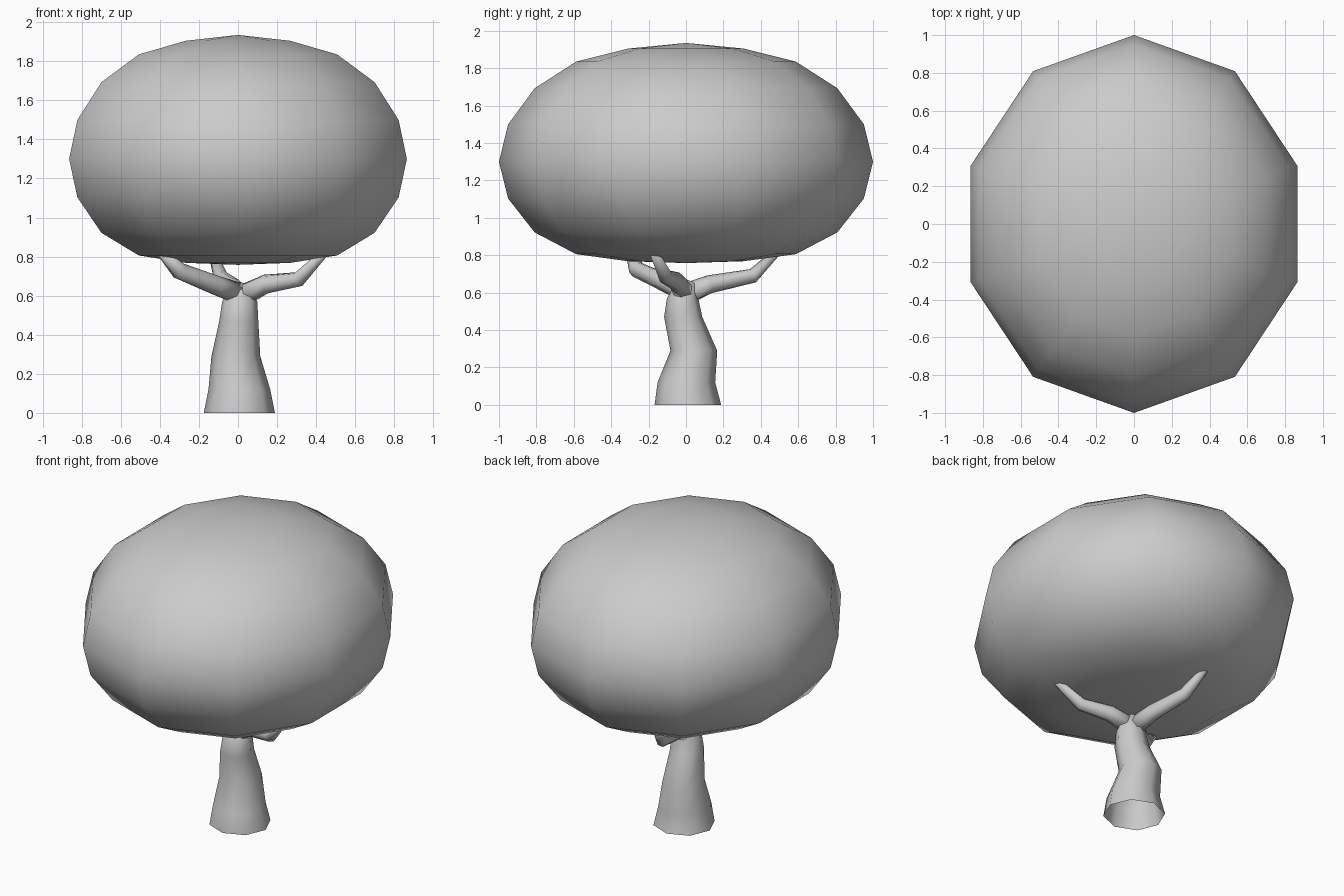
import bpy, bmesh, math
from mathutils import Vector

if "Cube" in bpy.data.objects:
    bpy.data.objects.remove(bpy.data.objects["Cube"])


def loft(name, rings, cap_start=None, cap_end=None):
    """Skin a list of vertex rings; optional points close the ends."""
    bm = bmesh.new()
    loops = [[bm.verts.new(p) for p in ring] for ring in rings]
    n = len(loops[0])
    for a, b in zip(loops, loops[1:]):
        for i in range(n):
            j = (i + 1) % n
            bm.faces.new((a[i], a[j], b[j], b[i]))
    for loop, tip in ((loops[0], cap_start), (loops[-1], cap_end)):
        if tip is not None:
            v = bm.verts.new(tip)
            for i in range(n):
                bm.faces.new((loop[i], loop[(i + 1) % n], v))
    bmesh.ops.recalc_face_normals(bm, faces=bm.faces)
    for f in bm.faces:
        f.smooth = True
    mesh = bpy.data.meshes.new(name)
    bm.to_mesh(mesh)
    bm.free()
    obj = bpy.data.objects.new(name, mesh)
    bpy.context.collection.objects.link(obj)
    return obj


def flat_ring(cx, cy, z, rx, ry, n, phase=0.0):
    return [(cx + rx * math.cos(phase + math.tau * i / n),
             cy + ry * math.sin(phase + math.tau * i / n), z) for i in range(n)]


def branch(name, path, radii, n=7):
    pts = [Vector(p) for p in path]
    rings = []
    for i, p in enumerate(pts):
        t = (pts[min(i + 1, len(pts) - 1)] - pts[max(i - 1, 0)]).normalized()
        side = t.cross(Vector((0, 0, 1))).normalized()
        up = side.cross(t)
        rings.append([p + radii[i] * (side * math.cos(math.tau * k / n) + up * math.sin(math.tau * k / n))
                      for k in range(n)])
    return loft(name, rings, pts[0], pts[-1])


# Canopy: ten-sided ellipsoid with a flattened underside
heights = [1.905, 1.835, 1.693, 1.5, 1.3, 1.103, 0.922, 0.806, 0.768]
rings = []
for k, z in enumerate(heights, 1):
    s = math.sin(math.pi * k / 10)
    rings.append(flat_ring(0, 0, z, 0.909 * s, s, 10, math.pi / 2))
loft("canopy", rings, (0, 0, 1.935), (0, 0, 0.758))

# Trunk: bent tapering tube, open at the base (cx, cy, z, rx, ry)
sections = [
    (0.007, 0.010, 0.00, 0.182, 0.178),
    (0.007, 0.002, 0.12, 0.158, 0.154),
    (-0.011, 0.042, 0.29, 0.125, 0.125),
    (0.004, -0.015, 0.47, 0.100, 0.102),
    (0.009, -0.018, 0.57, 0.090, 0.084),
    (0.012, 0.000, 0.65, 0.050, 0.055),
]
loft("trunk", [flat_ring(*s, 8) for s in sections], None, (0.01, 0.0, 0.672))

# Three branches reaching into the canopy
branch("back_branch",
       [(0.0, 0.02, 0.60), (-0.03, 0.13, 0.645), (-0.085, 0.36, 0.69), (-0.13, 0.49, 0.82)],
       [0.058, 0.05, 0.04, 0.022])
branch("right_branch",
       [(0.02, -0.01, 0.60), (0.14, -0.05, 0.66), (0.31, -0.11, 0.685), (0.45, -0.18, 0.83)],
       [0.058, 0.05, 0.04, 0.022])
branch("left_branch",
       [(0.0, -0.01, 0.61), (-0.11, -0.10, 0.65), (-0.30, -0.265, 0.725), (-0.40, -0.30, 0.83)],
       [0.058, 0.052, 0.045, 0.025])
